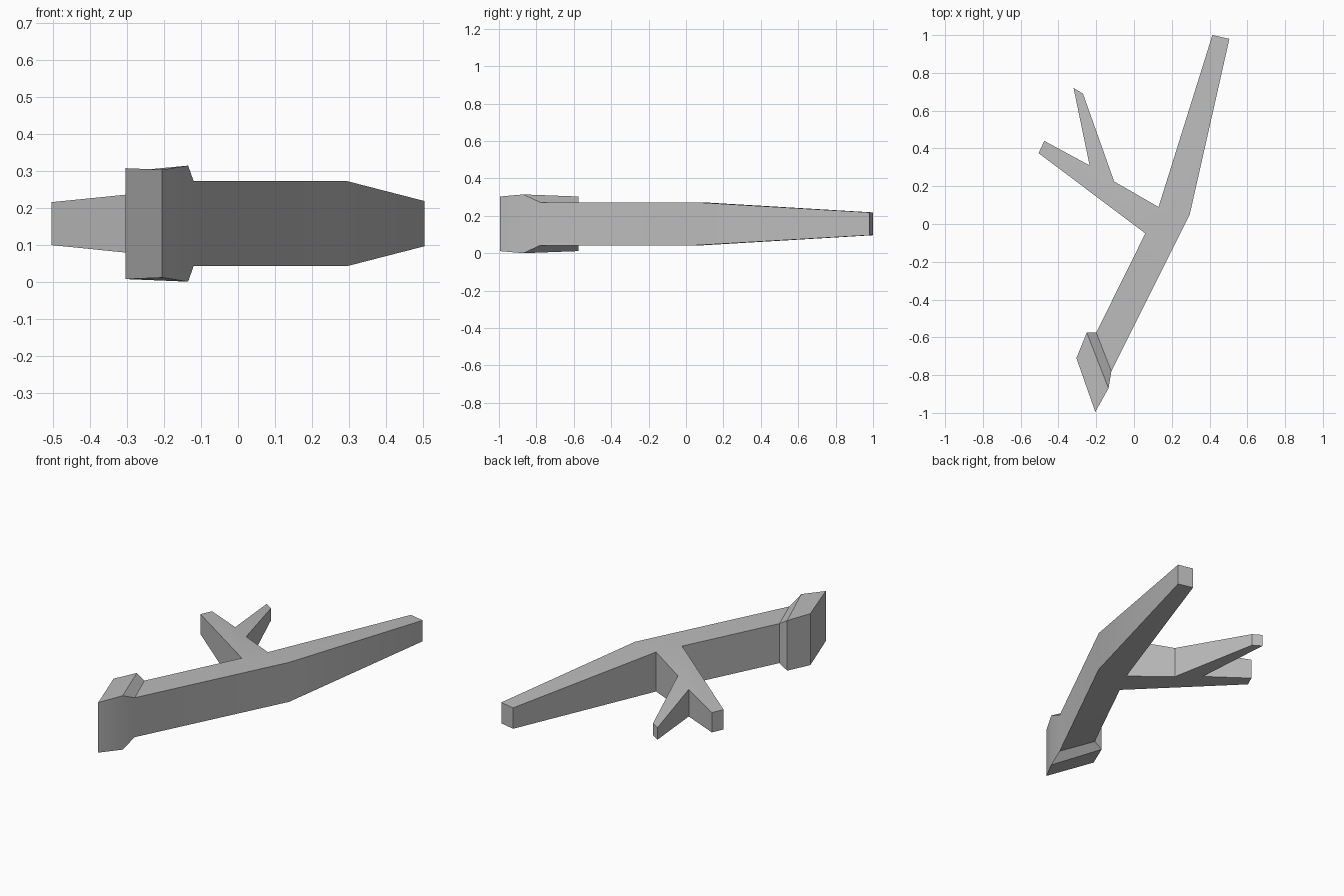
import bpy, bmesh

if "Cube" in bpy.data.objects:
    bpy.data.objects.remove(bpy.data.objects["Cube"])

MID = 0.157  # height of the mirror plane between top and bottom

# Outline points seen from above: (x, y, half thickness)
P = {
    "stub_tip": (-0.205, -0.995, 0.146), "stub_out": (-0.305, -0.71, 0.150),
    "stub_back": (-0.25, -0.575, 0.146), "stub_in": (-0.135, -0.87, 0.157),
    "trunk_l": (-0.20, -0.575, 0.115), "trunk_r": (-0.12, -0.78, 0.115),
    "elbow_l": (0.06, -0.05, 0.115), "elbow_r": (0.295, 0.05, 0.115),
    "crook": (0.13, 0.09, 0.115),
    "limb_l": (0.415, 1.0, 0.061), "limb_r": (0.505, 0.98, 0.061),
    "fork": (-0.235, 0.31, 0.079), "twig_base": (-0.105, 0.225, 0.091),
    "arm_l": (-0.505, 0.375, 0.058), "arm_r": (-0.475, 0.44, 0.058),
    "twig_l": (-0.32, 0.72, 0.035), "twig_r": (-0.27, 0.69, 0.035),
}

# Parts as counter-clockwise panels sharing edges
PANELS = [
    ("stub_tip", "stub_in", "stub_back", "stub_out"),             # swollen end
    ("stub_in", "trunk_r", "trunk_l", "stub_back"),               # bevelled collar
    ("trunk_r", "elbow_r", "crook", "elbow_l", "trunk_l"),        # trunk
    ("crook", "elbow_r", "limb_r", "limb_l"),                     # long limb
    ("elbow_l", "crook", "twig_base", "fork"),                    # side branch
    ("elbow_l", "fork", "arm_r", "arm_l"),                        # side arm
    ("fork", "twig_base", "twig_r", "twig_l"),                    # thin twig
]

bm = bmesh.new()
top = {k: bm.verts.new((x, y, MID + h)) for k, (x, y, h) in P.items()}
low = {k: bm.verts.new((x, y, MID - h)) for k, (x, y, h) in P.items()}

# Top and bottom faces
edges = set()
for panel in PANELS:
    bm.faces.new([top[k] for k in panel])
    bm.faces.new([low[k] for k in reversed(panel)])
    edges.update(zip(panel, panel[1:] + panel[:1]))

# Side walls along edges used by a single panel
for a, b in sorted(edges):
    if (b, a) not in edges:
        bm.faces.new((low[a], low[b], top[b], top[a]))
bmesh.ops.recalc_face_normals(bm, faces=bm.faces)

mesh = bpy.data.meshes.new("forked_branch")
bm.to_mesh(mesh)
bm.free()
branch = bpy.data.objects.new("forked_branch", mesh)
bpy.context.collection.objects.link(branch)

grey = bpy.data.materials.new("plain grey")
grey.diffuse_color = (0.5, 0.5, 0.5, 1)
grey.use_nodes = True
grey.node_tree.nodes["Principled BSDF"].inputs["Base Color"].default_value = grey.diffuse_color
mesh.materials.append(grey)

# Soft shading over the gentle bend, sharp elsewhere
bpy.context.view_layer.objects.active = branch
branch.select_set(True)
bpy.ops.object.shade_smooth_by_angle()
